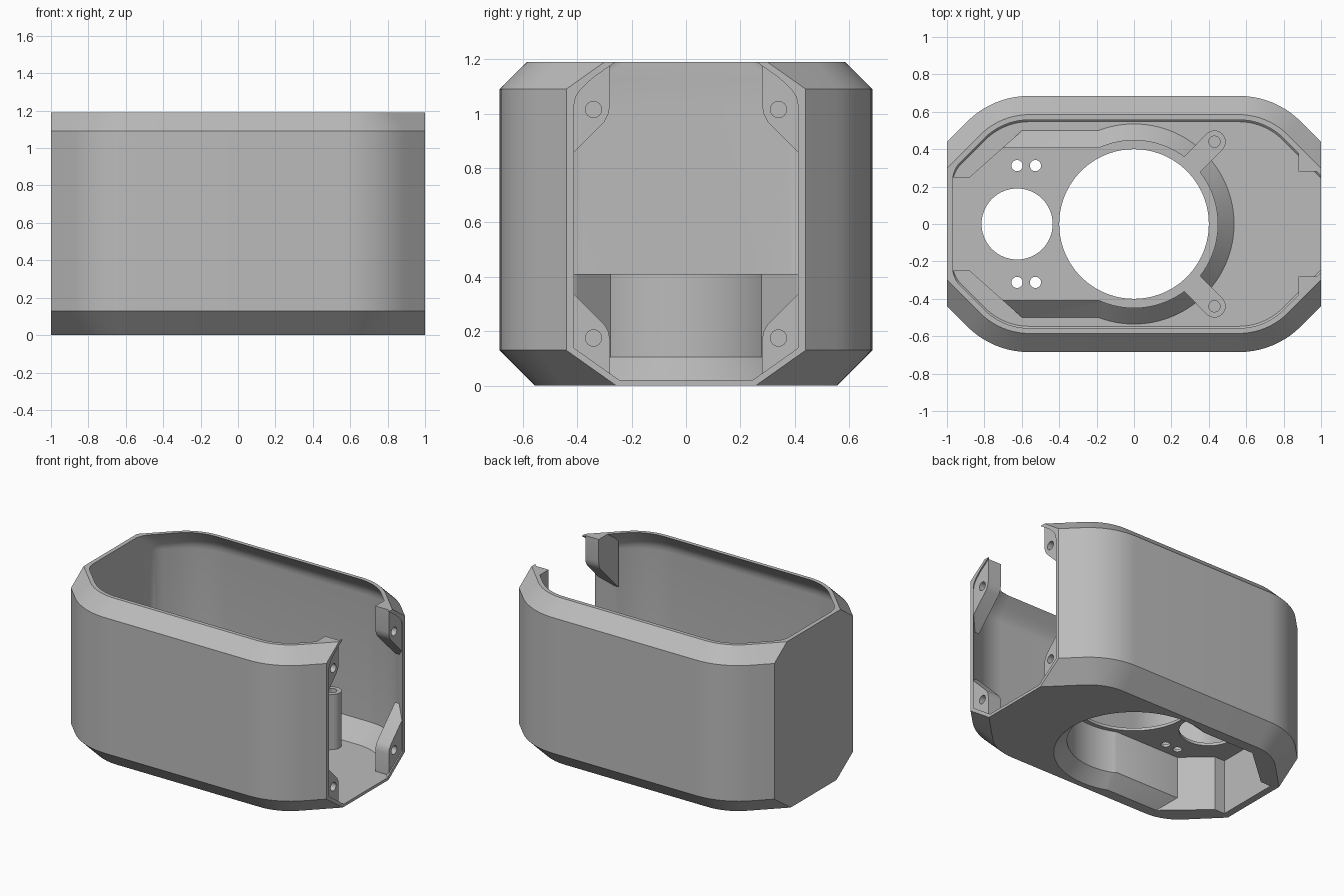
import bpy
import math
from mathutils import Vector

if "Cube" in bpy.data.objects:
    bpy.data.objects.remove(bpy.data.objects["Cube"], do_unlink=True)

grey = bpy.data.materials.new("plain_grey")
grey.use_nodes = True
grey.diffuse_color = (0.5, 0.5, 0.5, 1)
grey.node_tree.nodes["Principled BSDF"].inputs["Base Color"].default_value = (0.5, 0.5, 0.5, 1)


def loft(name, rings):
    """Closed solid through rings of equal point count."""
    n = len(rings[0])
    verts = [p for ring in rings for p in ring]
    faces = [list(reversed(range(n))), [len(verts) - n + i for i in range(n)]]
    for k in range(len(rings) - 1):
        for i in range(n):
            j = (i + 1) % n
            faces.append([k * n + i, k * n + j, (k + 1) * n + j, (k + 1) * n + i])
    mesh = bpy.data.meshes.new(name)
    mesh.from_pydata(verts, [], faces)
    obj = bpy.data.objects.new(name, mesh)
    bpy.context.scene.collection.objects.link(obj)
    mesh.materials.append(grey)
    return obj


def arc(cx, cy, r, a0, a1, steps):
    angles = [math.radians(a0 + (a1 - a0) * i / steps) for i in range(steps + 1)]
    return [(cx + r * math.cos(a), cy + r * math.sin(a)) for a in angles]


def outline(z, inset, x_right, x_left, round_left):
    """Rounded plan outline, clipped by flat ends."""
    r = 0.47 - inset
    diagonal = 1.44 - inset * math.sqrt(2)
    half = [(x_right, diagonal - x_right)]
    half += arc(0.56, 0.215, r, 45, 90, 10) + arc(-0.56, 0.215, r, 90, 135, 10)
    y_left = diagonal - x_left
    if round_left:
        t = math.tan(math.radians(22.5)) * round_left
        half += arc(round_left - x_left, y_left - t, round_left, 135, 180, 6)
    else:
        half.append((-x_left, y_left))
    full = half + [(x, -y) for x, y in reversed(half)]
    return [(x, y, z) for x, y in full]


def lathe(name, profile, x=0, y=0, steps=64):
    return loft(name, [[(px, py, z) for px, py in arc(x, y, r, 0, 360, steps)[:-1]]
                       for z, r in profile])


def rod_x(name, x0, x1, y, z, r):
    return loft(name, [[(x, py, pz) for py, pz in arc(y, z, r, 0, 360, 24)[:-1]]
                       for x in (x0, x1)])


def tail(name, levels, x_shoulder, x_tip, y_tip, x_end):
    """Tapering arm of the keyhole; the long sides flare at the foot."""
    w = levels[-1][1]
    rings = []
    for z, y in levels:
        half = [(0, y), (x_shoulder + (y - w) * 1.13, y), (x_tip, y_tip), (x_end, y_tip)]
        full = half + [(px, -py) for px, py in reversed(half)]
        rings.append([(px, py, z) for px, py in full])
    return loft(name, rings)


def subtract(target, cutters):
    for cutter in cutters:
        cutter.hide_render = True
        mod = target.modifiers.new("cut", 'BOOLEAN')
        mod.operation = 'DIFFERENCE'
        mod.solver = 'EXACT'
        mod.object = cutter
        bpy.ops.object.select_all(action='DESELECT')
        target.select_set(True)
        bpy.context.view_layer.objects.active = target
        bpy.ops.object.modifier_apply(modifier=mod.name)
        bpy.data.objects.remove(cutter, do_unlink=True)


# Outer shell and the hollow inside it
housing = loft("housing", [outline(z, d, 1, 1, 0) for z, d in
                           ((0, 0.13), (0.13, 0), (1.09, 0), (1.19, 0.1))])
hollow_profile = ((0.02, 0.138), (0.138, 0.02), (1.03, 0.02), (1.06, 0.024),
                  (1.09, 0.038), (1.13, 0.068), (1.21, 0.148))
hollow = loft("hollow", [outline(z, d, 1.05, 0.97, 0.15) for z, d in hollow_profile])

# Raised keyhole platform left standing in the hollow
solids = [
    lathe("platform_ring", ((0, 0.555), (0.105, 0.45), (0.41, 0.45)), steps=96),
    tail("platform_tail", ((0, 0.52), (0.11, 0.41), (0.41, 0.41)), -0.7, -0.88, 0.25, -1.05),
]
holes = []

for side in (1, -1):
    # Screw post with a web back to the ring
    post = Vector((0.43, 0.44 * side))
    along = post.normalized()
    across = Vector((-along.y, along.x)) * 0.06
    solids.append(lathe("post", ((0, 0.06), (0.41, 0.06)), post.x, post.y, 32))
    inner = along * 0.4
    web = [inner - across, post - across, post + across, inner + across]
    solids.append(loft("web", [[(p.x, p.y, z) for p in web] for z in (0, 0.41)]))
    holes.append(lathe("post_hole", ((0.15, 0.03), (0.5, 0.03)), post.x, post.y, 24))

    # Corner lugs beside the open end
    upper = [(0.28, 1.3), (0.28, 1.03), (0.285, 1.0), (0.3, 0.97), (0.5, 0.77), (0.5, 1.3)]
    lower = [(0.28, -0.1), (0.28, 0.17), (0.285, 0.198), (0.3, 0.225), (0.5, 0.425), (0.5, -0.1)]
    for shape, hole_z in ((upper, 1.015), (lower, 0.175)):
        points = [(y * side, z) for y, z in shape]
        area = sum(a[0] * b[1] - b[0] * a[1] for a, b in zip(points, points[1:] + points[:1]))
        if area < 0:
            points.reverse()
        solids.append(loft("lug", [[(x, y, z) for y, z in points] for x in (0.88, 0.985)]))
        holes.append(rod_x("lug_hole", 0.89, 1.1, 0.34 * side, hole_z, 0.03))

    # Small screw holes through the deck
    for x in (-0.625, -0.527):
        holes.append(lathe("deck_hole", ((0.3, 0.03), (0.5, 0.03)), x, 0.312 * side, 24))

subtract(hollow, solids)

# Pocket under the platform and the two large openings
pocket = [
    lathe("pocket_ring", ((-0.02, 0.535), (0.085, 0.43), (0.39, 0.43)), steps=96),
    tail("pocket_tail", ((-0.02, 0.5), (0.09, 0.39), (0.39, 0.39)), -0.69, -0.87, 0.23, -0.95),
    lathe("large_opening", ((0.3, 0.4), (0.5, 0.4)), steps=96),
    lathe("small_opening", ((0.3, 0.19), (0.5, 0.19)), -0.625, 0),
]
subtract(housing, [hollow] + pocket + holes)

bpy.ops.object.select_all(action='DESELECT')
housing.select_set(True)
bpy.context.view_layer.objects.active = housing
bpy.ops.object.shade_smooth_by_angle(angle=math.radians(30))
